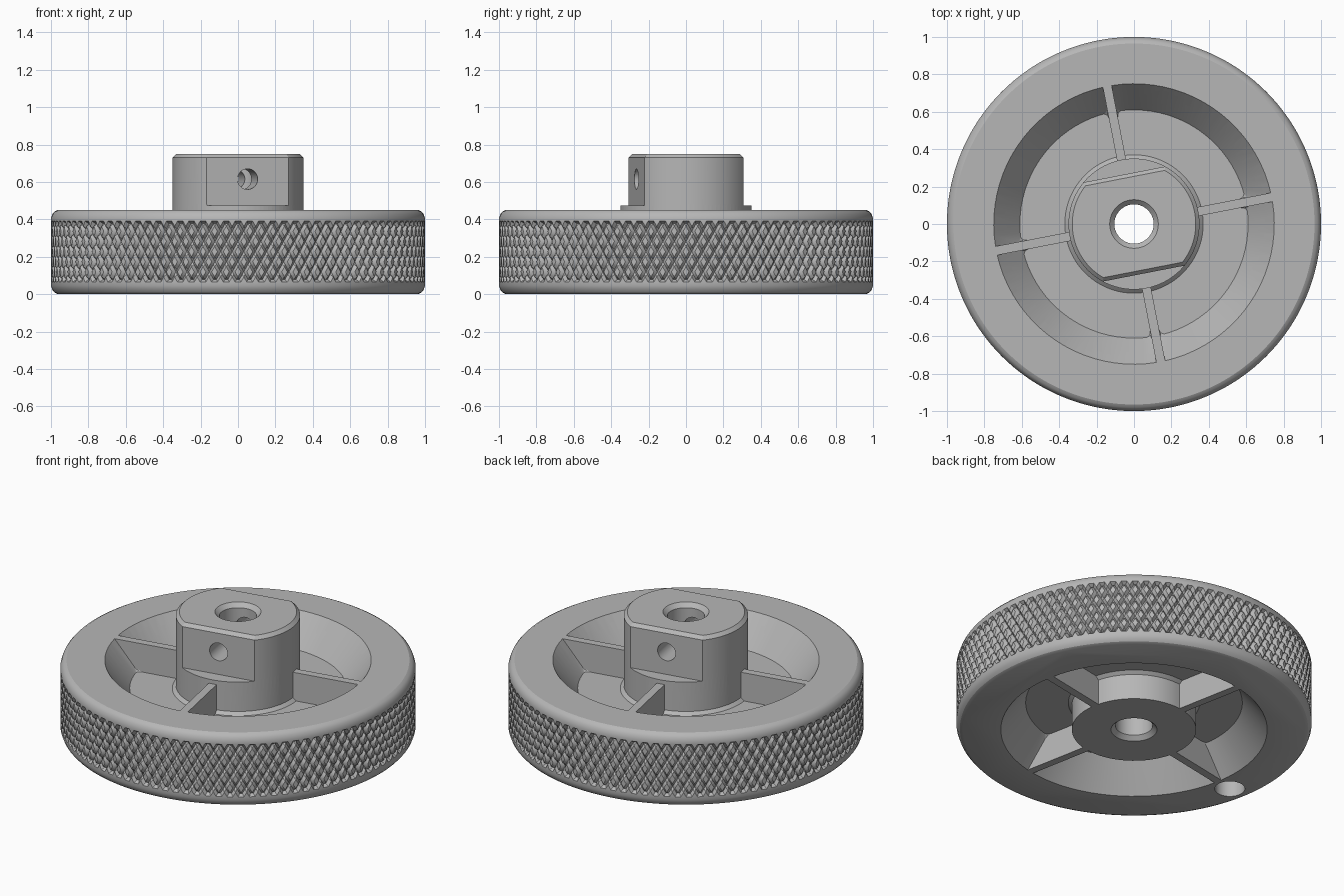
import bpy, bmesh
from math import sin, cos, asin, pi, radians
from mathutils import Matrix, Vector

TURN = radians(11)        # ribs and flats are turned about the axle
H = 0.45                  # rim height
PITCHES, ROWS = 100, 3    # knurl diamonds around and upward

if "Cube" in bpy.data.objects:
    bpy.data.objects.remove(bpy.data.objects["Cube"], do_unlink=True)

steel = bpy.data.materials.new("grey_steel")
steel.use_nodes = True
grey = (0.47, 0.47, 0.47, 1)
steel.diffuse_color = grey
steel.node_tree.nodes["Principled BSDF"].inputs["Base Color"].default_value = grey


def make_object(name, bm, turn=0):
    bmesh.ops.recalc_face_normals(bm, faces=bm.faces[:])
    bm.transform(Matrix.Rotation(turn, 4, "Z"))
    mesh = bpy.data.meshes.new(name)
    bm.to_mesh(mesh)
    bm.free()
    mesh.materials.append(steel)
    ob = bpy.data.objects.new(name, mesh)
    bpy.context.collection.objects.link(ob)
    return ob


def ring(bm, r, z, n):
    return [bm.verts.new((r * cos(2 * pi * i / n), r * sin(2 * pi * i / n), z))
            for i in range(n)]


def bridge(bm, a, b):
    n = len(a)
    for i in range(n):
        bm.faces.new((a[i], a[(i + 1) % n], b[(i + 1) % n], b[i]))


def loft(bm, loops, caps=True):
    for a, b in zip(loops, loops[1:]):
        bridge(bm, a, b)
    if caps:
        bm.faces.new(loops[0])
        bm.faces.new(loops[-1])


def lathe(bm, profile, n):
    loft(bm, [ring(bm, r, z, n) for r, z in profile])


# Knurled band: a diamond lattice whose edges follow the crossing grooves
bm = bmesh.new()
cols, last = PITCHES * 8, ROWS * 8
z_low, z_high, depth = 0.065, 0.39, 0.02
grid = {}
for j in range(last + 1):
    for i in range(j % 2, cols, 2):
        groove = (i + j) % 8 == 0 or (i - j) % 8 == 0
        r = 1 - depth if groove and 0 < j < last else 1
        a = 2 * pi * i / cols
        grid[i, j] = bm.verts.new((r * cos(a), r * sin(a),
                                   z_low + (z_high - z_low) * j / last))


def knot(i, j):
    return grid[i % cols, j]


for j in range(last - 1):
    for i in range(j % 2, cols, 2):
        bm.faces.new((knot(i, j), knot(i + 1, j + 1), knot(i, j + 2), knot(i - 1, j + 1)))
for i in range(0, cols, 2):
    bm.faces.new((knot(i, 0), knot(i + 2, 0), knot(i + 1, 1)))
    bm.faces.new((knot(i, last), knot(i + 1, last - 1), knot(i + 2, last)))

# Solid wheel and hub blank joined to the band
n = cols // 2
low_edge = [knot(i, 0) for i in range(0, cols, 2)]
high_edge = [knot(i, last) for i in range(0, cols, 2)]
below = [(1, 0.045), (0.992, 0.022), (0.98, 0.008), (0.962, 0)]
above = [(1, 0.405), (0.992, 0.428), (0.98, 0.442), (0.965, H),
         (0.35, H), (0.35, 0.73), (0.33, 0.75)]
for edge, profile in ((low_edge, below), (high_edge, above)):
    loops = [edge] + [ring(bm, r, z, n) for r, z in profile]
    loft(bm, loops, caps=False)
    bm.faces.new(loops[-1])
wheel = make_object("handwheel", bm)

cutters = []

# Four pockets between the ribs on each side of the web
bm = bmesh.new()
half_rib, steps = 0.024, 20
layers = [(0.275, 0.37, 0.61), (0.293, 0.35, 0.624), (H, 0.35, 0.75), (0.48, 0.35, 0.773)]


def arc(r, quarter):
    edge = asin(half_rib / r)
    for k in range(steps + 1):
        a = edge + (pi / 2 - 2 * edge) * k / steps + quarter * pi / 2
        yield r * cos(a), r * sin(a)


corners = []
for quarter in range(4):
    for upper in (True, False):
        loops = []
        for z, r_in, r_out in layers:
            outline = list(arc(r_out, quarter)) + list(arc(r_in, quarter))[::-1]
            loops.append([bm.verts.new((x, y, z if upper else H - z)) for x, y in outline])
        loft(bm, loops)
        for a, b in zip(loops, loops[1:]):
            corners += [bm.edges.get((a[k], b[k])) for k in (0, steps)]
bmesh.ops.bevel(bm, geom=corners, offset=0.025, segments=3, profile=0.5,
                affect="EDGES", clamp_overlap=True)
cutters.append(make_object("pocket_cutter", bm, TURN))

# Two chamfered flats on the hub
bm = bmesh.new()
flat = [(0.27, 0.475), (0.27, 0.73), (0.24, 0.76), (0.5, 0.76), (0.5, 0.475)]
for side in (1, -1):
    loft(bm, [[bm.verts.new((x, side * y, z)) for y, z in flat] for x in (-0.5, 0.5)])
cutters.append(make_object("flat_cutter", bm, TURN))

# Axle bore with a chamfer at both ends
bm = bmesh.new()
lathe(bm, [(0.15, -0.02), (0.105, 0.025), (0.105, 0.725), (0.15, 0.77)], 64)
cutters.append(make_object("bore_cutter", bm))

# Set screw hole through both flats
bm = bmesh.new()
lathe(bm, [(0.055, -0.5), (0.055, 0.5)], 32)
bm.transform(Matrix.Translation((0, 0, 0.615)) @ Matrix.Rotation(pi / 2, 4, "X"))
cutters.append(make_object("screw_hole_cutter", bm, TURN))

# Blind handle hole under the rim
bm = bmesh.new()
lathe(bm, [(0.085, -0.1), (0.085, 0.3)], 40)
bm.transform(Matrix.Translation((-0.857, 0, 0)))
cutters.append(make_object("handle_hole_cutter", bm, TURN))

# Cut everything and keep the finished mesh
for cutter in cutters:
    cutter.hide_render = True
    mod = wheel.modifiers.new(cutter.name, "BOOLEAN")
    mod.operation = "DIFFERENCE"
    mod.solver = "EXACT"
    mod.object = cutter
graph = bpy.context.evaluated_depsgraph_get()
finished = bpy.data.meshes.new_from_object(wheel.evaluated_get(graph))
wheel.modifiers.clear()
wheel.data = finished
finished.materials.clear()
finished.materials.append(steel)
for cutter in cutters:
    bpy.data.objects.remove(cutter, do_unlink=True)

bpy.ops.object.select_all(action="DESELECT")
wheel.select_set(True)
bpy.context.view_layer.objects.active = wheel
bpy.ops.object.shade_smooth_by_angle(angle=radians(25))
